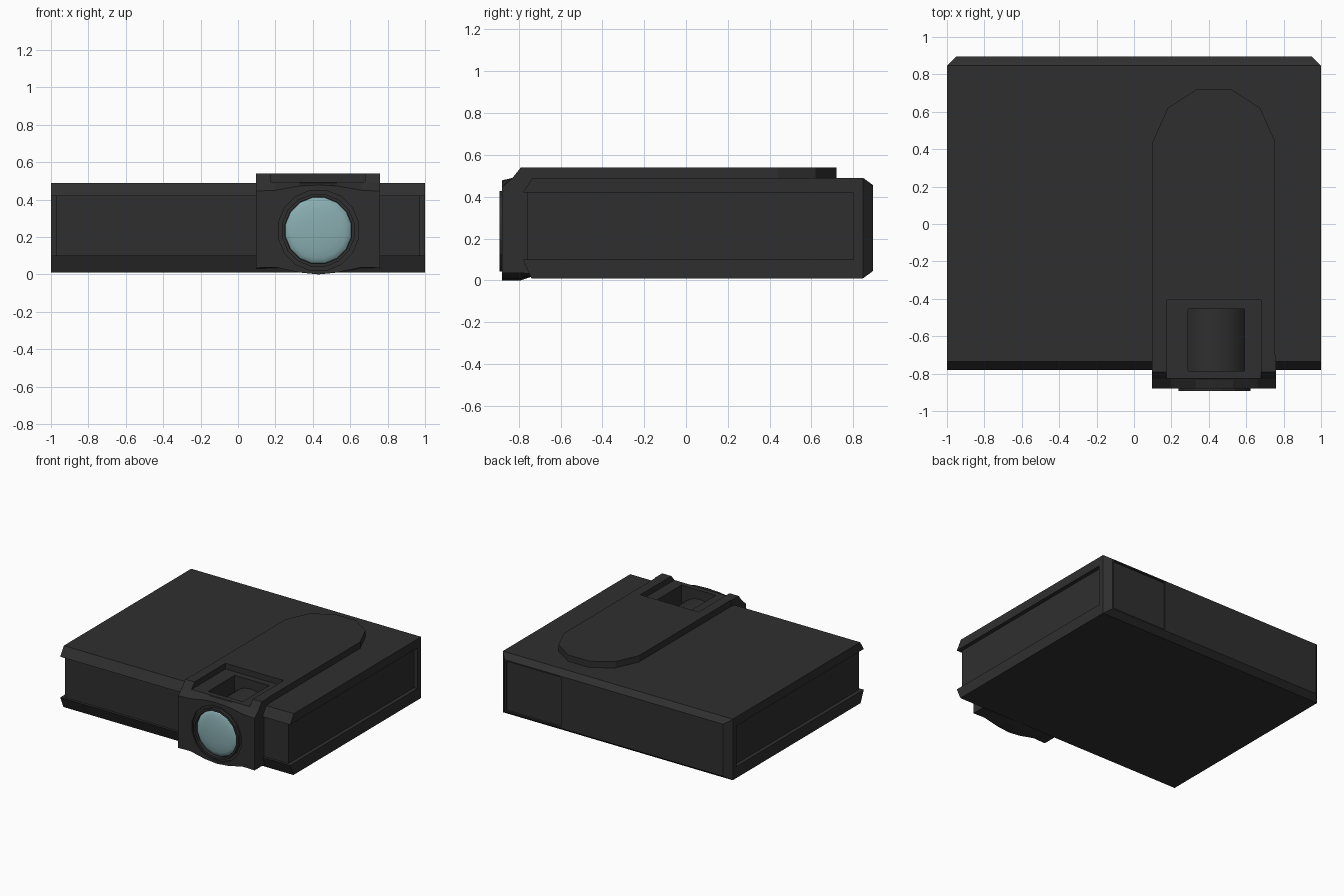
import bpy, bmesh, math
from mathutils import Vector

if "Cube" in bpy.data.objects:
    bpy.data.objects.remove(bpy.data.objects["Cube"])


def material(name, color):
    m = bpy.data.materials.new(name)
    m.diffuse_color = (*color, 1)
    m.use_nodes = True
    m.node_tree.nodes["Principled BSDF"].inputs["Base Color"].default_value = m.diffuse_color
    return m


DARK = material("dark_plastic", (0.028, 0.028, 0.028))
GLASS = material("lens_glass", (0.25, 0.42, 0.44))


def loft(name, rings, mat=DARK, cap=True, closed=False):
    """Skin a series of equal-length closed point rings."""
    bm = bmesh.new()
    vs = [[bm.verts.new(p) for p in r] for r in rings]
    n = len(rings[0])
    pairs = list(zip(vs, vs[1:])) + ([(vs[-1], vs[0])] if closed else [])
    for a, b in pairs:
        for i in range(n):
            j = (i + 1) % n
            bm.faces.new((a[i], a[j], b[j], b[i]))
    if cap and not closed:
        bm.faces.new(vs[0])
        bm.faces.new(vs[-1])
    bmesh.ops.recalc_face_normals(bm, faces=bm.faces)
    me = bpy.data.meshes.new(name)
    bm.to_mesh(me)
    bm.free()
    ob = bpy.data.objects.new(name, me)
    bpy.context.collection.objects.link(ob)
    me.materials.append(mat)
    return ob


def rect(x0, x1, z0, z1, y):
    return [(x0, y, z0), (x1, y, z0), (x1, y, z1), (x0, y, z1)]


def box(name, x0, x1, y0, y1, z0, z1):
    return loft(name, [rect(x0, x1, z0, z1, y0), rect(x0, x1, z0, z1, y1)])


def cut(ob, cutter):
    m = ob.modifiers.new("cut", 'BOOLEAN')
    m.operation, m.solver, m.object = 'DIFFERENCE', 'EXACT', cutter
    bpy.context.view_layer.objects.active = ob
    bpy.ops.object.modifier_apply(modifier=m.name)


def circle(r, y, n=16):
    return [(CX + r * math.cos((i + .5) * math.tau / n), y,
             CZ + r * math.sin((i + .5) * math.tau / n)) for i in range(n)]


CX, CZ = 0.43, 0.235   # lens axis

# Main case: overhanging top and bottom plates around a recessed core
def plate(name, profile):
    return loft(name, [[(x, y, z) for y, z in profile] for x in (-1, 1)])


top = plate("top_plate", [(-.78, .42), (-.735, .49), (.83, .49), (.83, .42)])
plate("bottom_plate", [(-.78, .10), (-.74, .01), (.83, .01), (.83, .10)])
core = box("core", -.97, .97, -.76, .82, .08, .44)

# Chamfered back panel with a shallow connector recess
back = loft("back_panel", [rect(-1, 1, .01, .49, .80), rect(-1, 1, .01, .49, .847),
                           rect(-.95, .95, .045, .455, .895)])
panel_cut = box("panel_cutter", .46, .94, .88, 1, .055, .445)
cut(back, panel_cut)

# Raised rounded strip on the top
outline = [(.10, -.79), (.10, .44), (.18, .62), (.335, .72),
           (.52, .72), (.675, .62), (.755, .44), (.755, -.79)]
hump = loft("raised_strip", [[(x, y, z) for x, y in outline] for z in (.45, .54)])

# Lens nose: face swells above and below the lens, then slopes back to the strip
xs = [.095, .20, .33, .43, .53, .66, .76]
low = [.035, .038, .01, 0, .01, .038, .035]
high = [.445, .45, .473, .478, .473, .45, .445]


def section(y, bottoms, tops):
    return ([(x, y, z) for x, z in zip(xs, bottoms)] +
            [(x, y, z) for x, z in reversed(list(zip(xs, tops)))])


nose = loft("lens_nose", [section(-.88, low, high), section(-.83, low, [.49] * 7),
                          section(-.79, low, [.54] * 7),
                          section(-.70, [.03] * 7, [.54] * 7)])

# Control recess on top, open to the front, with a slot down to the barrel
recess = box("recess_cutter", .175, .68, -1, -.405, .495, .7)
slot = box("slot_cutter", .29, .59, -.785, -.455, .28, .7)
for ob in (hump, nose):
    cut(ob, recess)
for ob in (hump, nose, top, core):
    cut(ob, slot)

# Round socket in the nose for the lens
socket = loft("socket_cutter", [circle(.218, -1), circle(.218, -.865)])
cut(nose, socket)
for c in (panel_cut, recess, slot, socket):
    bpy.data.objects.remove(c)

# Lens barrel, rim and domed glass
barrel = loft("lens_barrel", [circle(.19, -.80, 32), circle(.19, -.44, 32)])
rim = loft("lens_rim", [circle(.197, -.85), circle(.197, -.893),
                        circle(.181, -.893), circle(.181, -.85)], closed=True)
R = .181
glass = loft("lens_glass", [circle(R * math.cos(t), -.862 - .031 * math.sin(t))
                            for t in (0, .3, .6, .9, 1.2, 1.5)], GLASS)
for ob in (barrel, glass):
    bpy.ops.object.select_all(action='DESELECT')
    ob.select_set(True)
    bpy.context.view_layer.objects.active = ob
    bpy.ops.object.shade_smooth_by_angle(angle=math.radians(35))
